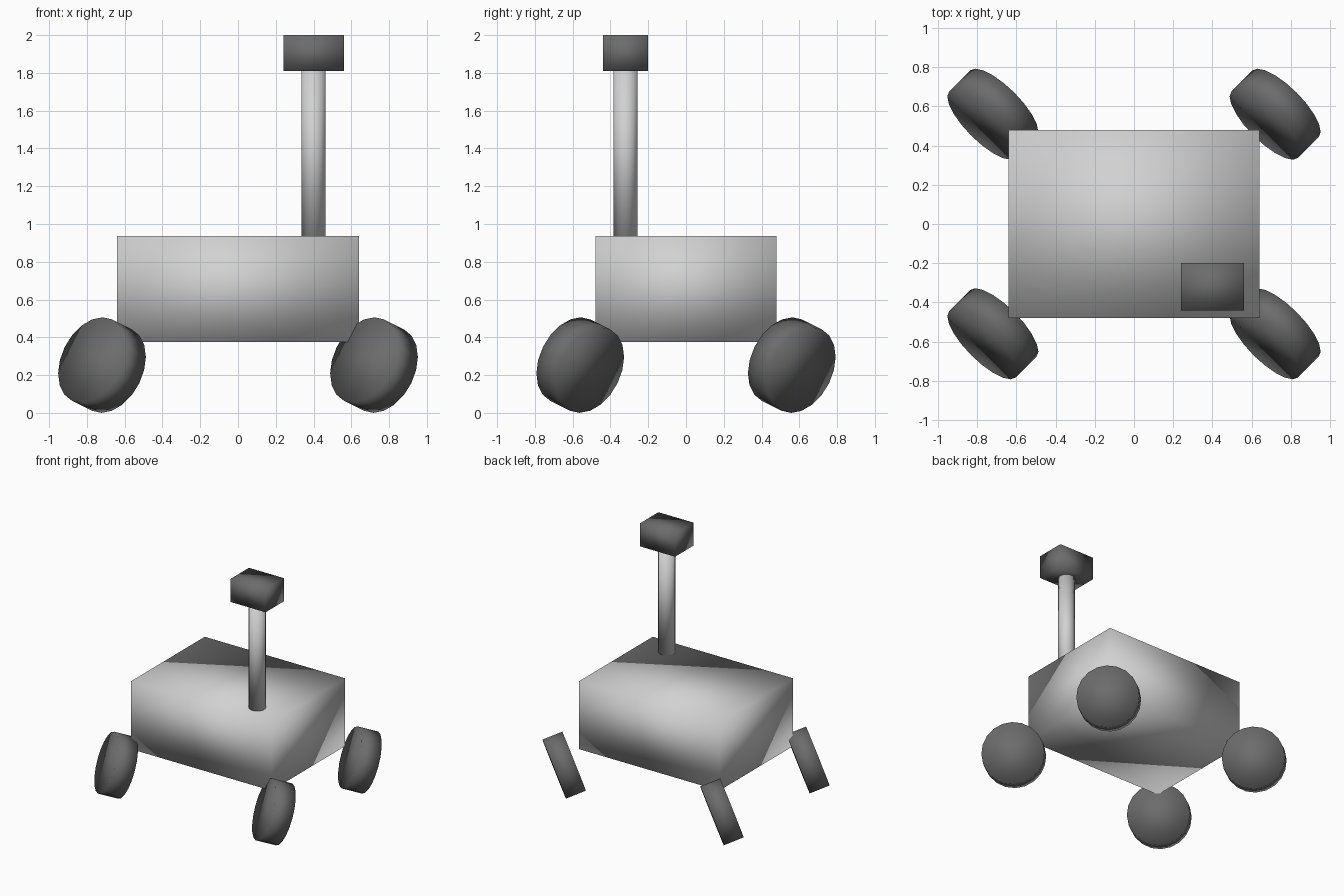
import bpy
from mathutils import Vector

cube = bpy.data.objects.get("Cube")
if cube:
    bpy.data.objects.remove(cube, do_unlink=True)


def make_material(name, value):
    mat = bpy.data.materials.new(name)
    mat.use_nodes = True
    colour = (value, value, value, 1)
    mat.diffuse_color = colour
    mat.node_tree.nodes["Principled BSDF"].inputs["Base Color"].default_value = colour
    return mat


light_grey = make_material("light grey", 0.64)
dark_grey = make_material("dark grey", 0.15)


def finish(name, mat):
    obj = bpy.context.object
    obj.name = obj.data.name = name
    obj.data.materials.append(mat)
    # Fully smooth, corners included
    bpy.ops.object.shade_smooth()
    return obj


def box(name, centre, size, mat):
    bpy.ops.mesh.primitive_cube_add(size=1, location=centre)
    bpy.context.object.scale = size
    bpy.ops.object.transform_apply(location=False, rotation=False, scale=True)
    return finish(name, mat)


def cylinder(name, centre, radius, depth, sides, axis, mat):
    turn = Vector(axis).to_track_quat("Z", "Y").to_euler()
    bpy.ops.mesh.primitive_cylinder_add(vertices=sides, radius=radius, depth=depth,
                                        location=centre, rotation=turn)
    return finish(name, mat)


# Main body
box("body", (0, 0, 0.656), (1.28, 0.96, 0.56), light_grey)

# Mast and sensor head over the front left corner
cylinder("mast", (0.4, -0.32, 1.374), 0.064, 0.876, 20, (0, 0, 1), light_grey)
box("sensor_head", (0.4, -0.32, 1.905), (0.32, 0.24, 0.19), dark_grey)

# Four wheels, all tilted the same way
for end, y in (("front", -0.56), ("back", 0.56)):
    for side, x in (("left", 0.72), ("right", -0.72)):
        cylinder(f"{end}_{side}_wheel", (x, y, 0.253), 0.24, 0.16, 20,
                 (2, 2, -1), dark_grey)
